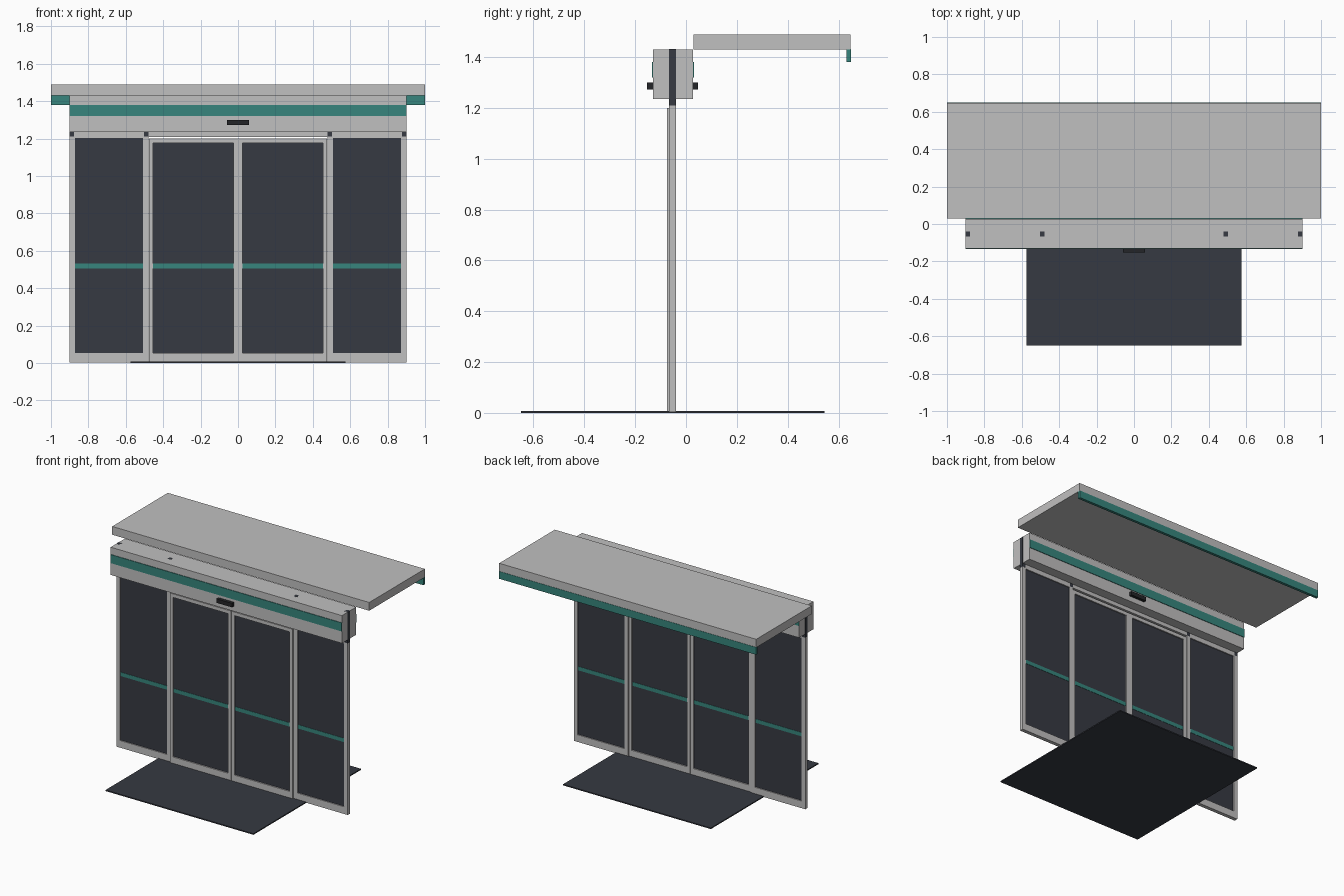
import bpy, bmesh
from mathutils import Vector

if "Cube" in bpy.data.objects:
    bpy.data.objects.remove(bpy.data.objects["Cube"])


def material(name, rgb):
    m = bpy.data.materials.new(name)
    m.diffuse_color = (*rgb, 1)
    m.use_nodes = True
    m.node_tree.nodes["Principled BSDF"].inputs["Base Color"].default_value = m.diffuse_color
    return m


METAL = material("light grey metal", (0.53, 0.525, 0.525))
GLASS = material("dark slate", (0.037, 0.042, 0.054))
TEAL = material("teal", (0.038, 0.235, 0.205))
BLACK = material("sensor black", (0.017, 0.018, 0.021))


def boxes(name, mat, *ranges):
    """One object from boxes given as (x0, x1, y0, y1, z0, z1)."""
    bm = bmesh.new()
    for x0, x1, y0, y1, z0, z1 in ranges:
        verts = bmesh.ops.create_cube(bm, size=1)["verts"]
        size = Vector((x1 - x0, y1 - y0, z1 - z0))
        mid = Vector((x0 + x1, y0 + y1, z0 + z1)) / 2
        for v in verts:
            v.co = v.co * size + mid
    me = bpy.data.meshes.new(name)
    bm.to_mesh(me)
    bm.free()
    me.materials.append(mat)
    ob = bpy.data.objects.new(name, me)
    bpy.context.collection.objects.link(ob)
    return ob


def panel(name, x0, x1, y0, y1, z0, z1, left, right, bottom, top):
    """Framed glass leaf with a safety stripe on both faces."""
    gx0, gx1, gz0, gz1 = x0 + left, x1 - right, z0 + bottom, z1 - top
    boxes(name + "_frame", METAL,
          (x0, gx0, y0, y1, z0, z1), (gx1, x1, y0, y1, z0, z1),
          (gx0, gx1, y0, y1, z0, gz0), (gx0, gx1, y0, y1, gz1, z1))
    ym = (y0 + y1) / 2
    boxes(name + "_glass", GLASS, (gx0, gx1, ym - .006, ym + .006, gz0, gz1))
    boxes(name + "_stripe", TEAL, (gx0, gx1, ym - .008, ym + .008, .505, .532))


# Floor mat
boxes("floor_mat", GLASS, (-.575, .575, -.65, .545, 0, .008))

# Fixed side panels and sliding leaves
panel("fixed_panel_left", -.9, -.478, -.066, -.04, .003, 1.21, .028, .03, .05, .008)
panel("fixed_panel_right", .478, .9, -.066, -.04, .003, 1.21, .03, .028, .05, .008)
panel("sliding_door_left", -.477, -.001, -.075, -.046, .005, 1.2, .022, .024, .048, .025)
panel("sliding_door_right", .001, .477, -.075, -.046, .005, 1.2, .024, .022, .048, .025)

# Top rail and dark post ends running up through the header
boxes("top_rail", METAL, (-.9, .9, -.065, -.041, 1.208, 1.236))
boxes("posts", GLASS, *[(x - .0125, x + .0125, -.0665, -.0395, 1.21, 1.4305)
                        for x in (-.888, -.491, .491, .888)])

# Header box with coloured bands and motion sensors on both faces
boxes("header", METAL, (-.9, .9, -.13, .028, 1.235, 1.43))
boxes("header_bands", TEAL, (-.9, .9, -.134, -.129, 1.32, 1.38),
      (-.9, .9, .027, .032, 1.32, 1.38))
boxes("motion_sensors", BLACK, (-.06, .06, -.153, -.13, 1.272, 1.3),
      (-.06, .06, .028, .048, 1.272, 1.3))

# Canopy and its hanging fascia
boxes("canopy", METAL, (-1, 1, .03, .648, 1.43, 1.488))
boxes("canopy_fascia", TEAL, (-1, 1, .631, .65, 1.38, 1.432))
